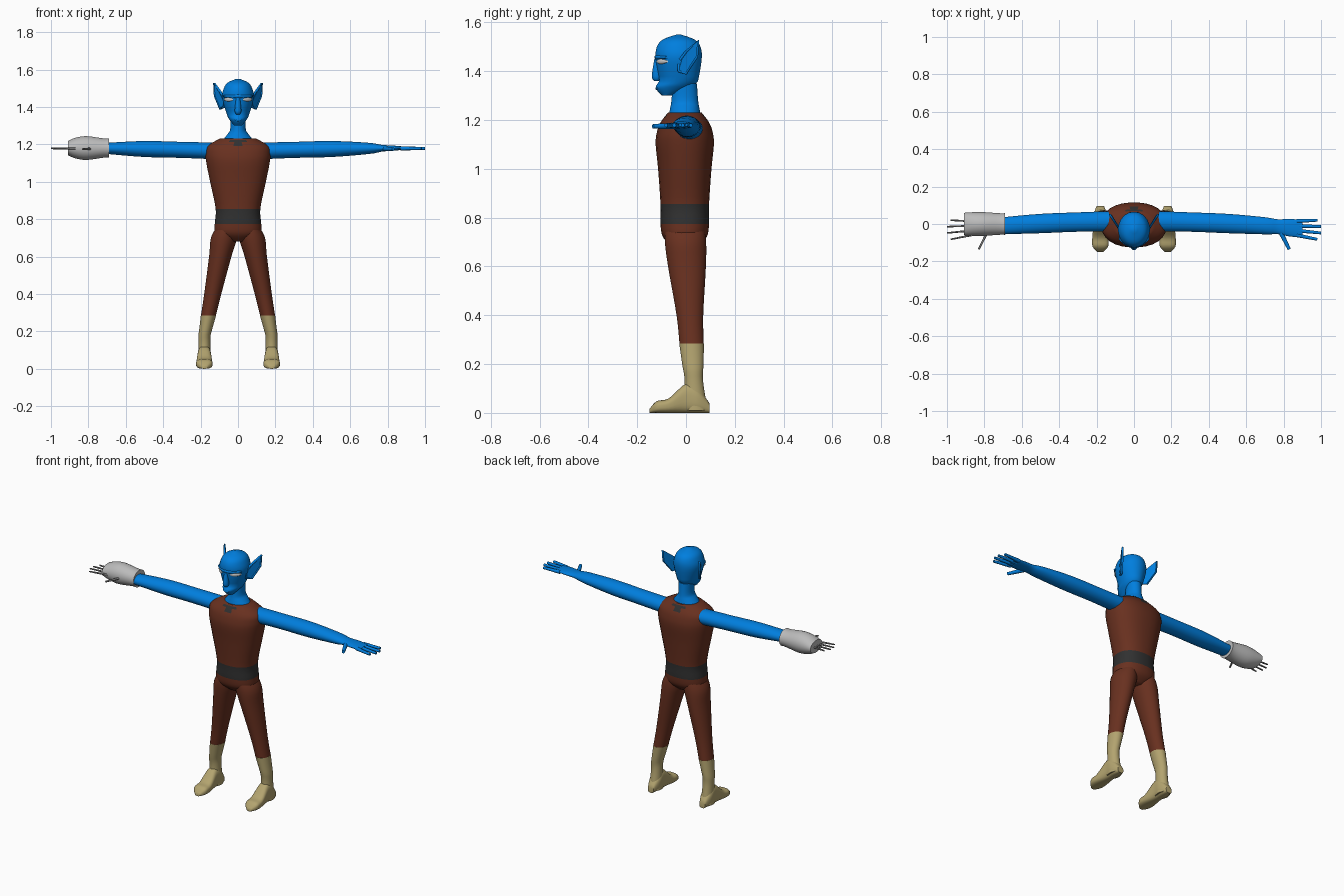
import bpy, bmesh, math
from mathutils import Vector

if "Cube" in bpy.data.objects:
    bpy.data.objects.remove(bpy.data.objects["Cube"])


def material(name, *rgb):
    mat = bpy.data.materials.new(name)
    mat.use_nodes = True
    mat.diffuse_color = (*rgb, 1)
    shader = mat.node_tree.nodes["Principled BSDF"]
    shader.inputs["Base Color"].default_value = (*rgb, 1)
    shader.inputs["Roughness"].default_value = 0.8
    return mat


BLUE = material("blue skin", 0, 0.21, 0.73)
BROWN = material("brown cloth", 0.14, 0.03, 0.014)
BELT = material("dark belt", 0.03, 0.03, 0.03)
TAN = material("tan boot", 0.45, 0.37, 0.16)
GREY = material("grey glove", 0.5, 0.5, 0.5)
STEEL = material("steel finger", 0.2, 0.2, 0.2)
PALE = material("pale eye", 0.6, 0.6, 0.6)


def finish(bm, name, materials, rule=None):
    """Turn a bmesh into a smooth shaded object, coloured by an optional rule."""
    bmesh.ops.recalc_face_normals(bm, faces=bm.faces)
    if rule:
        for face in bm.faces:
            face.material_index = rule(face.calc_center_median())
    mesh = bpy.data.meshes.new(name)
    bm.to_mesh(mesh)
    bm.free()
    for mat in materials:
        mesh.materials.append(mat)
    part = bpy.data.objects.new(name, mesh)
    bpy.context.collection.objects.link(part)
    bpy.ops.object.select_all(action="DESELECT")
    part.select_set(True)
    bpy.context.view_layer.objects.active = part
    bpy.ops.object.shade_smooth_by_angle(angle=math.radians(50))
    return part


def spline(keys, steps=4):
    """Smooth curve through every key."""
    keys = [Vector(key) for key in keys]
    padded = [keys[0], *keys, keys[-1]]
    points = []
    for before, start, end, after in zip(padded, padded[1:], padded[2:], padded[3:]):
        leave, arrive = (end - before) / 2, (after - start) / 2
        for step in range(steps):
            t = step / steps
            ease = t * t * (3 - 2 * t)
            points.append(start.lerp(end, ease) + leave * t * (1 - t) ** 2 - arrive * t * t * (1 - t))
    return points + [keys[-1]]


def loft(name, materials, axis, keys, centre, side=1, power=2, rule=None):
    """Skin ovals along an axis: a key is (position, radius, radius), centre is a rule."""
    bm = bmesh.new()
    sides = 28
    rings = []
    for position, wide, deep in spline(keys):
        mid_u, mid_v = centre(position, deep)
        ring = []
        for k in range(sides):
            angle = math.tau * (k + 0.5) / sides
            c, s = math.cos(angle), math.sin(angle)
            u = mid_u + wide * math.copysign(abs(c) ** (2 / power), c)
            v = mid_v + deep * math.copysign(abs(s) ** (2 / power), s)
            x, y, z = {"x": (position, u, v), "y": (u, position, v), "z": (u, v, position)}[axis]
            ring.append(bm.verts.new((x * side, y, z)))
        rings.append(ring)
    for lower, upper in zip(rings, rings[1:]):
        for k in range(sides):
            bm.faces.new((lower[k - 1], lower[k], upper[k], upper[k - 1]))
    bm.faces.new(rings[0])
    bm.faces.new(rings[-1])
    return finish(bm, name, materials, rule)


def rod(name, mat, start, end, radius):
    """Tapered round rod between two points."""
    bm = bmesh.new()
    start, end = Vector(start), Vector(end)
    span = end - start
    bmesh.ops.create_cone(bm, cap_ends=True, segments=10, radius1=radius,
                          radius2=radius * 0.7, depth=span.length)
    bm.transform(span.to_track_quat("Z", "Y").to_matrix().to_4x4())
    bmesh.ops.translate(bm, vec=(start + end) / 2, verts=bm.verts)
    return finish(bm, name, [mat])


# Centre lines of the body parts
def trunk_line(z, deep):
    return 0, -0.005


def head_line(z, deep):
    return 0, -0.03 - 0.8 * max(0, 1.36 - z)


def nose_line(z, deep):
    return 0, -0.12


def leg_line(z, deep):
    return min(0.18, 0.215 - 0.2 * z), 0.04 - 0.06 * z


def foot_line(y, deep):
    return 0.18, deep


def arm_line(x, deep):
    return 0.015 - 0.05 * x * x, 1.18 - 0.02 * (1 - x) ** 2


def glove_line(x, deep):
    return 0, 1.18


def face_line(height):
    return lambda x, deep: (7 * x * x - 0.12, height)


# Torso with belt and collar patches
belt_bottom, belt_top, collar = 0.775, 0.855, 1.19


def torso_colour(point):
    in_belt = belt_bottom < point.z < belt_top
    in_collar = abs(point.x) < 0.036 and collar < point.z < 1.22
    return int(in_belt or in_collar)


loft("torso", [BROWN, BELT], "z", [
    (0.68, 0.05, 0.05), (0.72, 0.12, 0.09), (belt_bottom, 0.125, 0.1), (belt_top, 0.12, 0.1),
    (1, 0.15, 0.11), (1.1, 0.17, 0.12), (1.15, 0.175, 0.115), (collar, 0.165, 0.1),
    (1.23, 0.1, 0.07)], trunk_line, power=2.3, rule=torso_colour)

# Neck, head and face
loft("neck", [BLUE], "z", [
    (1.2, 0.1, 0.07), (1.25, 0.06, 0.06), (1.28, 0.042, 0.055), (1.35, 0.042, 0.05)], trunk_line)
loft("head", [BLUE], "z", [
    (1.3, 0.02, 0.02), (1.33, 0.045, 0.07), (1.36, 0.06, 0.08), (1.45, 0.085, 0.095),
    (1.5, 0.076, 0.09), (1.53, 0.055, 0.065), (1.55, 0.01, 0.01)], head_line)
loft("nose", [BLUE], "z", [
    (1.36, 0.01, 0.01), (1.38, 0.018, 0.02), (1.45, 0.01, 0.01)], nose_line)
loft("brow", [BLUE], "x", [
    (-0.08, 0.01, 0.005), (0, 0.01, 0.01), (0.08, 0.01, 0.005)], face_line(1.457))
loft("lips", [BLUE], "x", [
    (-0.02, 0.003, 0.003), (0, 0.005, 0.007), (0.02, 0.003, 0.003)], face_line(1.33))

ear_outline = [(-0.03, 1.4), (-0.03, 1.44), (0, 1.48), (0.05, 1.525), (0.045, 1.46), (0, 1.39)]

for side, label in ((1, "left"), (-1, "right")):
    # Eye
    loft(label + "_eye", [PALE], "x", [
        (0.026, 0.005, 0.005), (0.05, 0.008, 0.011), (0.076, 0.005, 0.005)], face_line(1.44), side)

    # Pointed ear, dished in the middle
    bm = bmesh.new()
    blade = bm.faces.new([bm.verts.new((side * (0.1 + 0.65 * y), y, z)) for y, z in ear_outline])
    bmesh.ops.inset_individual(bm, faces=[blade], thickness=0.008)
    bmesh.ops.translate(bm, vec=(-side * 0.008, 0, 0), verts=blade.verts)
    ear = finish(bm, label + "_ear", [BLUE])
    shell = ear.modifiers.new("thickness", "SOLIDIFY")
    shell.thickness = 0.01
    shell.offset = 0

    # Trouser leg, boot shaft and foot
    loft(label + "_leg", [BROWN], "z", [
        (0.28, 0.04, 0.05), (0.4, 0.046, 0.055), (0.6, 0.06, 0.078), (0.7, 0.07, 0.085),
        (0.76, 0.05, 0.08)], leg_line, side)
    loft(label + "_boot_shaft", [TAN], "z", [
        (0.01, 0.036, 0.05), (0.13, 0.032, 0.038), (0.2, 0.034, 0.044), (0.285, 0.041, 0.051)],
        leg_line, side)
    loft(label + "_foot", [TAN], "y", [
        (-0.15, 0.015, 0.008), (-0.12, 0.042, 0.024), (-0.07, 0.043, 0.03), (0, 0.036, 0.06),
        (0.05, 0.036, 0.05), (0.096, 0.02, 0.02)], foot_line, side, power=2.8)

    # Arm, with a bare hand on the left only
    arm = [(0.11, 0.055, 0.045), (0.3, 0.052, 0.043), (0.5, 0.052, 0.043), (0.7, 0.046, 0.03)]
    if side > 0:
        arm += [(0.77, 0.04, 0.018), (0.83, 0.047, 0.014), (0.9, 0.047, 0.007)]
    loft(label + "_arm", [BLUE], "x", arm, arm_line, side)

    # Fanned fingers and thumb
    mat, radius = (BLUE, 0.011) if side > 0 else (STEEL, 0.006)
    for n in range(4):
        reach = 1.01 - 0.02 * abs(n - 1.5)
        rod(f"{label}_finger_{n + 1}", mat, (side * 0.87, 0.015 - 0.025 * n, 1.178),
            (side * reach, 0.02 - 0.034 * n, 1.178), radius)
    rod(label + "_thumb", mat, (side * 0.785, -0.045, 1.176), (side * 0.83, -0.135, 1.174), radius * 1.2)

# Bulky glove on the right hand
loft("right_glove", [GREY], "x", [
    (0.69, 0.058, 0.052), (0.72, 0.058, 0.052), (0.81, 0.064, 0.064), (0.87, 0.063, 0.055),
    (0.91, 0.06, 0.038)], glove_line, side=-1)
